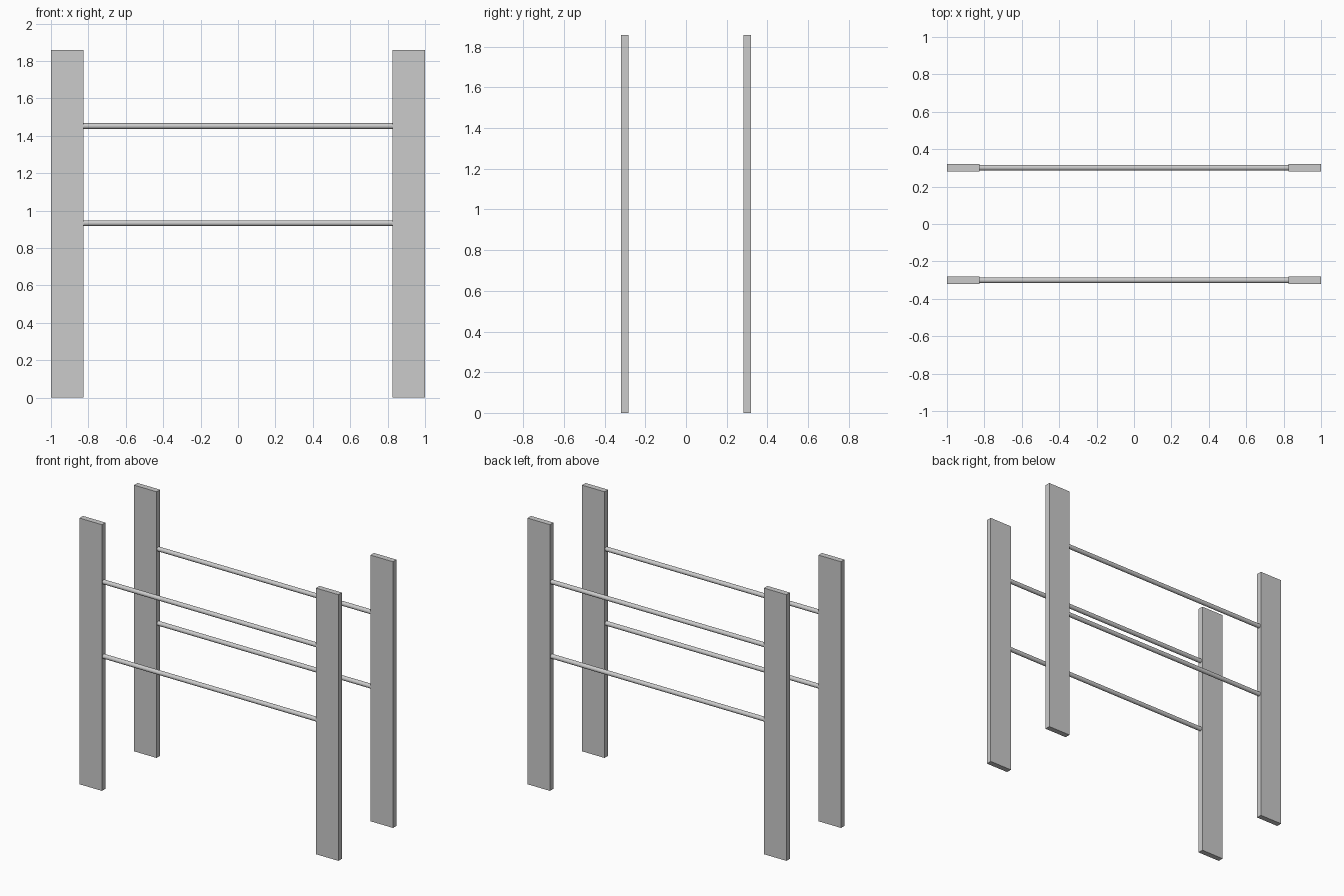
import bpy
import math

if "Cube" in bpy.data.objects:
    bpy.data.objects.remove(bpy.data.objects["Cube"])

POST_W, POST_D, POST_H = 0.174, 0.039, 1.858
ROW_Y = 0.301
INNER_X = 1 - POST_W


def post(name, x, y):
    bpy.ops.mesh.primitive_cube_add(size=1, location=(x, y, POST_H / 2))
    ob = bpy.context.object
    ob.name = name
    ob.scale = (POST_W, POST_D, POST_H)
    bpy.ops.object.transform_apply(location=False, rotation=False, scale=True)


def rail(name, y, z):
    bpy.ops.mesh.primitive_cylinder_add(
        vertices=16, radius=0.0155, depth=2 * INNER_X,
        location=(0, y, z), rotation=(0, math.pi / 2, 0))
    bpy.context.object.name = name
    bpy.ops.object.shade_smooth_by_angle(angle=math.radians(35))


for row, y in (("front", -ROW_Y), ("back", ROW_Y)):
    # Flat upright boards
    for side, s in (("left", -1), ("right", 1)):
        post(f"{row}_{side}_post", s * (1 - POST_W / 2), y)
    # Round rails spanning between the boards
    for level, z in (("lower", 0.933), ("upper", 1.452)):
        rail(f"{row}_{level}_rail", y, z)
